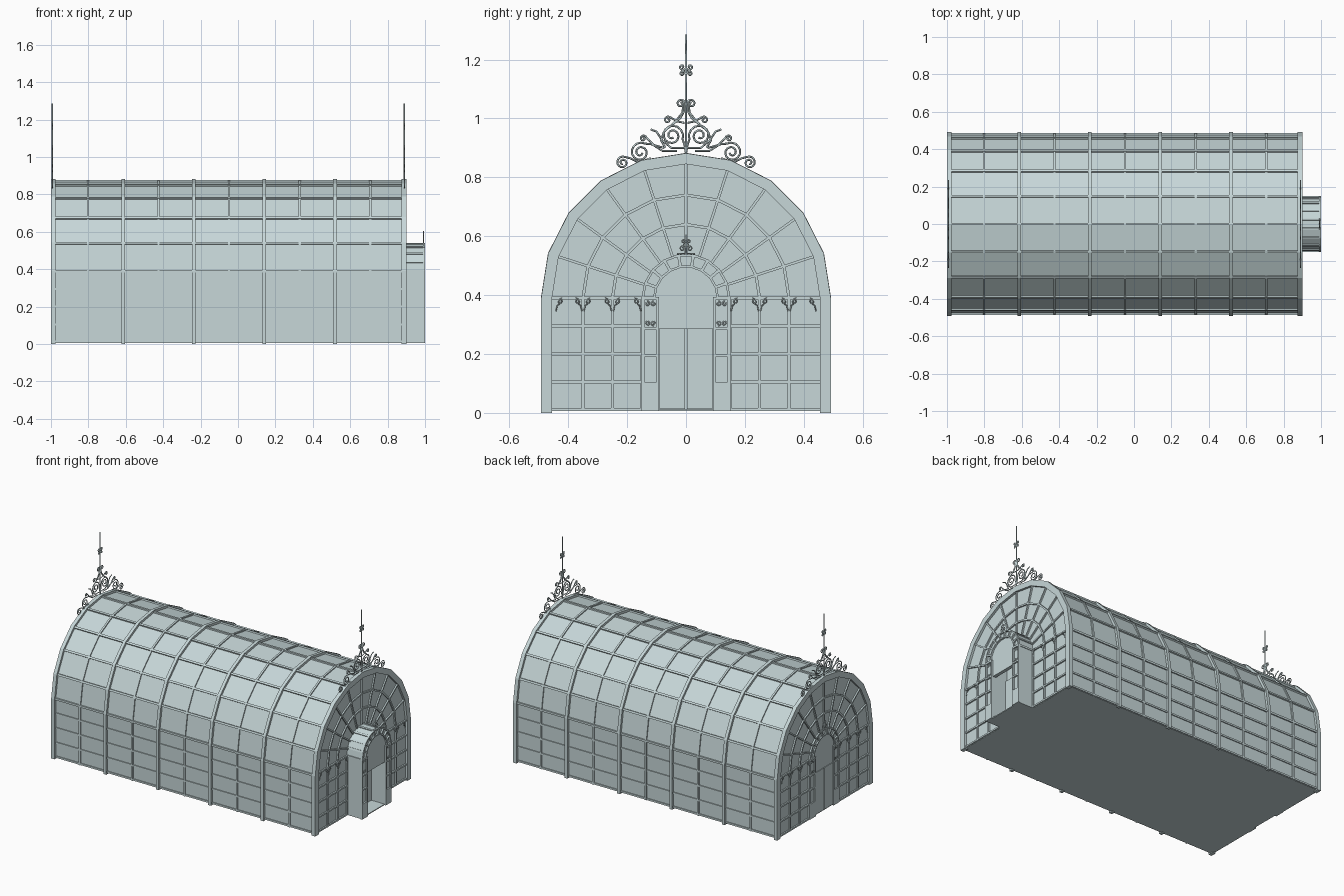
import bpy, bmesh, math
from mathutils import Vector as V

if "Cube" in bpy.data.objects:
    bpy.data.objects.remove(bpy.data.objects["Cube"])

MAT = bpy.data.materials.new("pale_blue_grey")
MAT.diffuse_color = (0.57, 0.68, 0.69, 1)
MAT.use_nodes = True
MAT.node_tree.nodes["Principled BSDF"].inputs["Base Color"].default_value = MAT.diffuse_color
ZC, BASE = 0.39, 0.006          # spring line of the arches, floor level


def finish(bm, name):
    bmesh.ops.recalc_face_normals(bm, faces=bm.faces)
    me = bpy.data.meshes.new(name)
    bm.to_mesh(me)
    bm.free()
    me.materials.append(MAT)
    ob = bpy.data.objects.new(name, me)
    bpy.context.collection.objects.link(ob)
    return ob


def polar(r, a):
    return r * math.cos(a), ZC + r * math.sin(a)


def profile(r, n=10, base=BASE):
    """Upright walls with a faceted half circle above, as (y, z)."""
    arc = [polar(r, math.pi * i / n) for i in range(n + 1)]
    return ([(r, base)] + arc + [(-r, base)]) if base is not None else arc


def band(bm, ro, ri, x0, x1, n=10, base=BASE):
    """Arch-shaped hoop with rectangular section."""
    o, i = profile(ro, n, base), profile(ri, n, base)
    rows = [[bm.verts.new((x, *p)) for p in pts]
            for x, pts in ((x0, o), (x1, o), (x1, i), (x0, i))]
    for k in range(4):
        a, b = rows[k], rows[(k + 1) % 4]
        for j in range(len(o) - 1):
            bm.faces.new((a[j], a[j + 1], b[j + 1], b[j]))
    for j in (0, -1):
        bm.faces.new([r[j] for r in rows])


def bar(bm, p, q, w, h, n):
    """Rectangular bar from p to q; h is measured along n."""
    p, q, n = V(p), V(q), V(n).normalized()
    s = (q - p).normalized().cross(n) * w / 2
    n = n * h / 2
    a, b = [[bm.verts.new(c + s * i + n * j) for i, j in
             ((-1, -1), (1, -1), (1, 1), (-1, 1))] for c in (p, q)]
    bm.faces.new(a)
    bm.faces.new(b)
    for k in range(4):
        bm.faces.new((a[k], a[(k + 1) % 4], b[(k + 1) % 4], b[k]))


def box(bm, x0, x1, y0, y1, z0, z1):
    y, z = (y0 + y1) / 2, (z0 + z1) / 2
    bar(bm, (x0, y, z), (x1, y, z), abs(y1 - y0), z1 - z0, (0, 0, 1))


# Glazed hall: solid faceted vault with a flat floor
bm = bmesh.new()
ends = [[bm.verts.new((x, *p)) for p in profile(0.478)] for x in (-0.988, 0.885)]
for e in ends:
    bm.faces.new(e)
for j in range(len(ends[0])):
    k = (j + 1) % len(ends[0])
    bm.faces.new((ends[0][j], ends[0][k], ends[1][k], ends[1][j]))
finish(bm, "glass_hall")

# Hoops along the vault, alternately heavy and light
bm = bmesh.new()
for i in range(1, 10):
    x = -0.99 + 0.1885 * i
    if i % 2 == 0:
        band(bm, 0.493, 0.47, x - 0.01, x + 0.01, base=0.0)
    else:
        band(bm, 0.485, 0.47, x - 0.006, x + 0.006)
finish(bm, "roof_hoops")
bm = bmesh.new()
for x0, x1 in ((-1.0, -0.976), (0.875, 0.9)):
    band(bm, 0.492, 0.455, x0, x1, base=0.0)
finish(bm, "end_arch_frames")

# Lengthwise glazing bars
bm = bmesh.new()
for i in range(11):
    a = math.pi * i / 10
    p = polar(0.479, a)
    bar(bm, (-0.99, *p), (0.89, *p), 0.013, 0.014, (0, math.cos(a), math.sin(a)))
for s in (-1, 1):
    for z in (0.014, 0.105, 0.2, 0.295):
        bar(bm, (-0.99, s * 0.478, z), (0.89, s * 0.478, z), 0.011, 0.012, (0, s, 0))
finish(bm, "long_glazing_bars")


# Gable glazing bars: grid below, fan above
def gable(name, x):
    bm = bmesh.new()
    X, t = (1, 0, 0), 0.012
    for s in (-1, 1):
        for y in (0.15, 0.25, 0.35):
            bar(bm, (x, s * y, BASE), (x, s * y, ZC), 0.01, t, X)
        for z in (0.012, 0.105, 0.2, 0.295, ZC):
            bar(bm, (x, s * 0.145, z), (x, s * 0.46, z), 0.01, t, X)
    for i in range(11):
        a = math.pi * i / 10
        bar(bm, (x, *polar(0.148, a)), (x, *polar(0.465, a)), 0.009, t, X)
    for r in (0.25, 0.35):
        band(bm, r + 0.005, r - 0.005, x - t / 2, x + t / 2, base=None)
    return finish(bm, name)


gable("front_gable_bars", 0.888)
gable("rear_gable_bars", -0.991)


# Door surround: piers, arch ring with panes, lintel panel, two leaves
def doorway(name, wall, core, face):
    bm = bmesh.new()
    X = (1, 0, 0)
    m, t = (core + face) / 2, abs(face - core) + 0.004
    lo, hi = sorted((wall, core))
    fl, fh = sorted((m - t / 2, m + t / 2))
    band(bm, 0.146, 0.106, lo, hi, 9, None)
    band(bm, 0.151, 0.143, fl, fh, 9, None)
    band(bm, 0.112, 0.104, fl, fh, 9, None)
    for i in range(10):
        a = math.pi * i / 9
        bar(bm, (m, *polar(0.106, a)), (m, *polar(0.148, a)), 0.01, t, X)
        p = polar(0.146, a)
        bar(bm, (wall, *p), (face, *p), 0.012, 0.009, (0, math.cos(a), math.sin(a)))
    for s in (-1, 1):
        box(bm, lo, hi, s * 0.092, s * 0.147, BASE, ZC)
        for y in (0.096, 0.146):
            bar(bm, (m, s * y, BASE), (m, s * y, ZC), 0.01, t, X)
        box(bm, fl, fh, s * 0.092, s * 0.15, BASE, 0.105)
        for z in (0.195, 0.287, 0.388):
            bar(bm, (m, s * 0.091, z), (m, s * 0.15, z), 0.01, t, X)
    # panel above the doors, filling the arch
    pts = [(0.107, 0.285)] + profile(0.107, 9, None) + [(-0.107, 0.285)]
    pair = [[bm.verts.new((x, *p)) for p in pts] for x in (core, core - (core - wall) * 0.2)]
    for f in pair:
        bm.faces.new(f)
    for j in range(len(pts)):
        k = (j + 1) % len(pts)
        bm.faces.new((pair[0][j], pair[0][k], pair[1][k], pair[1][j]))
    return finish(bm, name)


doorway("porch", 0.88, 0.99, 0.998)
doorway("rear_doorway", -0.985, -0.991, -0.997)
bm = bmesh.new()
box(bm, 0.885, 0.99, -0.147, 0.147, BASE, BASE + 0.006)
finish(bm, "porch_floor")
bm = bmesh.new()
for x0, x1 in ((0.885, 0.897), (-0.995, -0.985)):
    for s in (-1, 1):
        box(bm, x0, x1, s * 0.003, s * 0.09, 0.013, 0.285)
finish(bm, "door_leaves")


# Wrought-iron scrollwork
def spiral(cy, cz, r, a0, turns, tail=()):
    """Tail points leading into a coil that tightens; a0 in degrees."""
    n = max(8, int(abs(turns) * 14))
    pts = list(tail)
    for i in range(n + 1):
        f = i / n
        a = math.radians(a0) + turns * f * math.tau
        rr = r * (1 - 0.8 * f)
        pts.append((cy + rr * math.cos(a), cz + rr * math.sin(a)))
    return pts


def ironwork(name, x, paths, thick, mirror=True):
    cu = bpy.data.curves.new(name, 'CURVE')
    cu.dimensions = '3D'
    cu.bevel_depth, cu.bevel_resolution, cu.use_fill_caps = thick, 0, True
    for path in paths:
        for s in ((1, -1) if mirror else (1,)):
            sp = cu.splines.new('POLY')
            sp.points.add(len(path) - 1)
            for pt, (y, z) in zip(sp.points, path):
                pt.co = (x, s * y, z, 1)
    tmp = bpy.data.objects.new(name + "_path", cu)
    bpy.context.collection.objects.link(tmp)
    dg = bpy.context.evaluated_depsgraph_get()
    me = bpy.data.meshes.new_from_object(tmp.evaluated_get(dg))
    bpy.data.objects.remove(tmp)
    me.materials.clear()
    me.materials.append(MAT)
    bpy.context.collection.objects.link(bpy.data.objects.new(name, me))


crest = [
    spiral(0.047, 0.942, 0.038, 200, -1.9, [(0.0, 0.88), (0.005, 0.91)]),
    spiral(0.018, 1.05, 0.015, 180, -1.3, [(0.045, 0.98), (0.02, 1.0), (0.006, 1.025)]),
    spiral(0.062, 0.995, 0.012, 120, -1.2, [(0.005, 0.985), (0.03, 0.99)]),
    spiral(0.155, 0.885, 0.034, 120, -1.8, [(0.03, 0.89), (0.08, 0.89), (0.115, 0.912)]),
    spiral(0.215, 0.85, 0.021, 90, -1.5, [(0.12, 0.865), (0.16, 0.85), (0.19, 0.865)]),
    spiral(0.145, 0.932, 0.011, 160, -1.3, [(0.075, 0.9), (0.11, 0.91)]),
    [(0.0, 0.9), (0.05, 0.9), (0.08, 0.925), (0.1, 0.955), (0.12, 0.963)],
    [(0.008, 1.06), (0.012, 1.02), (0.035, 0.99), (0.075, 0.955), (0.085, 0.925), (0.07, 0.9)],
    spiral(0.013, 1.175, 0.009, 270, 1.0, [(0.0, 1.15)]),
    spiral(0.013, 1.152, 0.007, 90, -1.0, [(0.0, 1.17)]),
]
keystone = [
    spiral(0.012, 0.558, 0.011, 200, -1.4, [(0.0, 0.54)]),
    spiral(0.009, 0.582, 0.007, 180, -1.2, [(0.012, 0.565)]),
    [(0.0, 0.54), (0.0, 0.605)], [(0.0, 0.542), (0.03, 0.54)],
]
brackets = []
for y in (0.15, 0.25, 0.35, 0.445):
    for d in ((-1, 1) if 0.2 < y < 0.4 else ((1,) if y < 0.2 else (-1,))):
        brackets.append(spiral(y + d * 0.016, 0.378, 0.009, 90, -d * 1.0, [(y + d * 0.025, ZC)]))
        brackets.append([(y + d * 0.003, 0.345), (y + d * 0.008, 0.365), (y + d * 0.016, 0.37)])
# square scroll panels in the door piers
pier = [spiral(0.121 + i * 0.011, 0.338 + j * 0.033, 0.009, 90 * j, i * j * 1.1)
        for i in (-1, 1) for j in (-1, 1)]
for side, xc, xk, xw in (("front", 0.89, 0.992, 0.896), ("rear", -0.992, -0.996, -0.997)):
    ironwork(side + "_crest", xc, crest, 0.0035)
    ironwork(side + "_finial_rod", xc, [[(0, 0.83), (0, 1.2), (0, 1.285)]], 0.004, False)
    ironwork(side + "_door_keystone", xk, keystone, 0.0022)
    ironwork(side + "_bar_brackets", xw, brackets, 0.002)
    ironwork(side + "_pier_scrolls", xk, pier, 0.0022)
